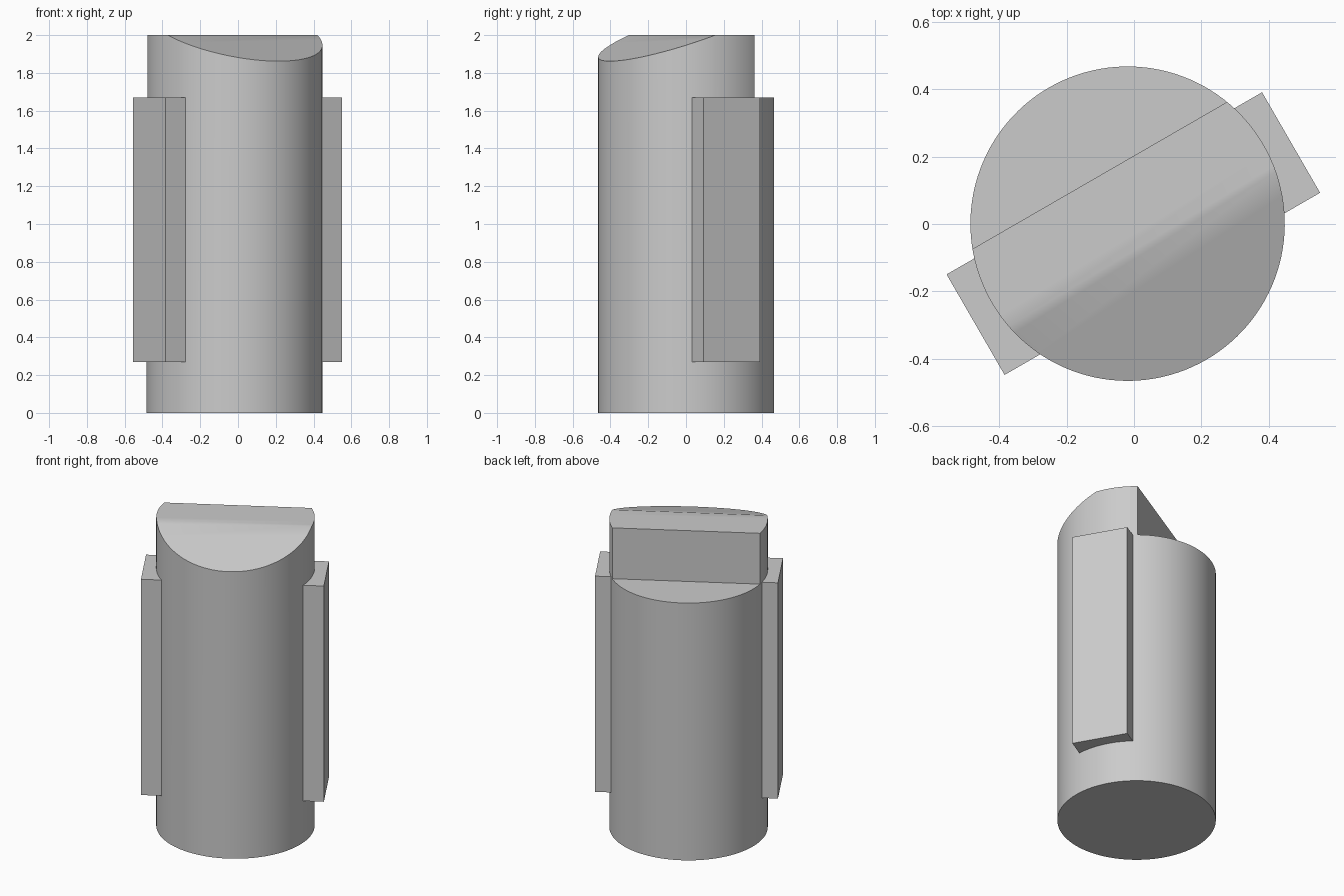
import bpy, bmesh, math
from mathutils import Matrix, Vector

cube = bpy.data.objects.get("Cube")
if cube:
    bpy.data.objects.remove(cube, do_unlink=True)

# Shared dimensions, in a local frame turned 30 degrees about z
RADIUS, HEIGHT = 0.466, 2.0
KEY_LOW, KEY_TOP = 0.27, 1.67
STEP_Y, RIDGE_Y = 0.165, -0.087
SLOPE = math.radians(20)
PLACE = Matrix.Translation((-0.019, 0.001, 0)) @ Matrix.Rotation(math.radians(30), 4, "Z")

grey = bpy.data.materials.new("plain grey")
grey.use_nodes = True
colour = (0.6, 0.6, 0.6, 1)
grey.diffuse_color = colour
grey.node_tree.nodes["Principled BSDF"].inputs["Base Color"].default_value = colour


def make_object(name, bm):
    mesh = bpy.data.meshes.new(name)
    bmesh.ops.recalc_face_normals(bm, faces=bm.faces)
    bm.to_mesh(mesh)
    bm.free()
    mesh.materials.append(grey)
    obj = bpy.data.objects.new(name, mesh)
    bpy.context.collection.objects.link(obj)
    obj.matrix_world = PLACE
    return obj


def box(name, low, high):
    low, high = Vector(low), Vector(high)
    bm = bmesh.new()
    bmesh.ops.create_cube(bm, size=1)
    bmesh.ops.scale(bm, vec=high - low, verts=bm.verts)
    bmesh.ops.translate(bm, vec=(low + high) / 2, verts=bm.verts)
    return make_object(name, bm)


def prism(name, profile):
    """Extrude a closed y-z profile along the local x axis."""
    bm = bmesh.new()
    face = bm.faces.new([bm.verts.new((-1, y, z)) for y, z in profile])
    side = bmesh.ops.extrude_face_region(bm, geom=[face])
    verts = [v for v in side["geom"] if isinstance(v, bmesh.types.BMVert)]
    bmesh.ops.translate(bm, vec=(2, 0, 0), verts=verts)
    return make_object(name, bm)


# Round body
bm = bmesh.new()
bmesh.ops.create_cone(bm, cap_ends=True, segments=128, radius1=RADIUS,
                      radius2=RADIUS, depth=HEIGHT)
bmesh.ops.translate(bm, vec=(0, 0, HEIGHT / 2), verts=bm.verts)
body = make_object("round_body", bm)

# Rear step and sloped front of the top
front = -0.7
drop = (RIDGE_Y - front) * math.tan(SLOPE)
cutters = [
    box("step_cutter", (-1, STEP_Y, KEY_TOP), (1, 1, 3)),
    prism("slope_cutter", [(RIDGE_Y, HEIGHT), (front, HEIGHT - drop),
                           (front, HEIGHT + 0.5), (RIDGE_Y, HEIGHT + 0.5)]),
]
bpy.context.view_layer.objects.active = body
for cutter in cutters:
    cutter.hide_render = True
    cut = body.modifiers.new(cutter.name, "BOOLEAN")
    cut.operation = "DIFFERENCE"
    cut.solver = "EXACT"
    cut.object = cutter
    bpy.ops.object.modifier_apply(modifier=cut.name)
    bpy.data.objects.remove(cutter, do_unlink=True)

bpy.ops.object.select_all(action="DESELECT")
body.select_set(True)
bpy.ops.object.shade_smooth_by_angle(angle=math.radians(30))

# Side keys
for name, sign in (("left_key", 1), ("right_key", -1)):
    ends = sorted((sign * 0.36, sign * 0.54))
    box(name, (ends[0], -0.206, KEY_LOW), (ends[1], 0.138, KEY_TOP))
